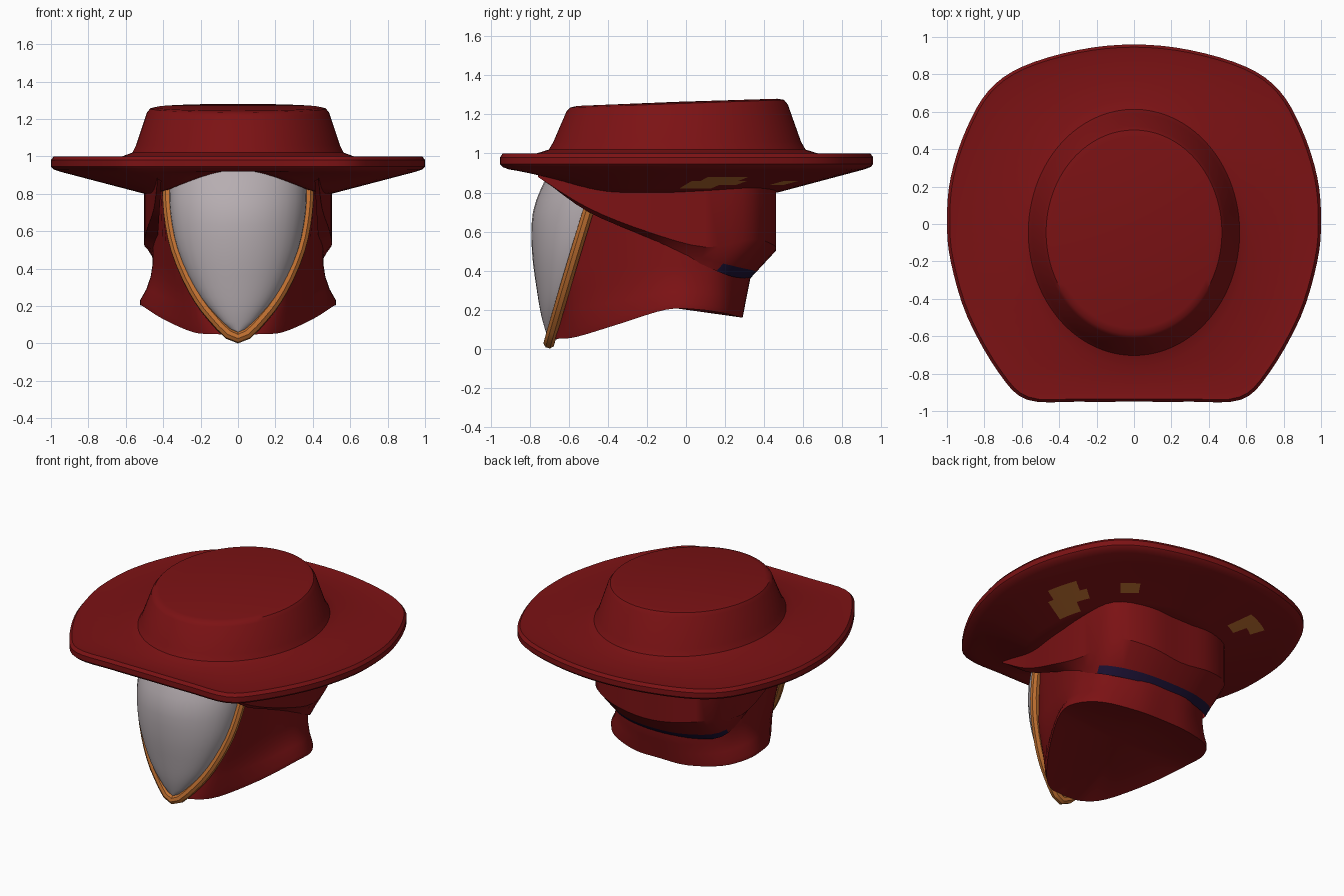
import bpy
import bmesh
import math
from mathutils import Vector

if "Cube" in bpy.data.objects:
    bpy.data.objects.remove(bpy.data.objects["Cube"], do_unlink=True)


def make_material(name, rgb):
    mat = bpy.data.materials.new(name)
    mat.use_nodes = True
    color = (*rgb, 1)
    mat.diffuse_color = color
    mat.node_tree.nodes["Principled BSDF"].inputs["Base Color"].default_value = color
    return mat


RED = make_material("deep red cloth", (0.2, 0.006, 0.007))
GREY = make_material("pale grey mask", (0.47, 0.42, 0.44))
ORANGE = make_material("orange trim", (0.52, 0.16, 0.03))
NAVY = make_material("dark navy band", (0.012, 0.006, 0.035))


def flip(p):
    return Vector((-p.x, p.y, p.z))


def spline(points, steps=4):
    """Smooth path through points; ends on the centre plane stay symmetric."""
    pts = [Vector(p) for p in points]

    def ghost(end, near):
        return flip(near) if abs(end.x) < 0.001 else 2 * end - near

    pts = [ghost(pts[0], pts[1])] + pts + [ghost(pts[-1], pts[-2])]
    path = []
    for a, b, c, d in zip(pts, pts[1:], pts[2:], pts[3:]):
        for i in range(steps):
            t = i / steps
            path.append(b + (c - a) * t / 2 + (a - 2.5 * b + 2 * c - d / 2) * t * t
                        + (1.5 * (b - c) + (d - a) / 2) * t ** 3)
    return path + [pts[-2]]


def both_sides(half):
    """Close a half outline that starts and ends on the centre plane."""
    return half + [flip(p) for p in reversed(half[1:-1])]


def lerp_ring(a, b, t):
    return [p.lerp(q, t) for p, q in zip(a, b)]


def finish(obj, angle=35):
    bpy.ops.object.select_all(action="DESELECT")
    obj.select_set(True)
    bpy.context.view_layer.objects.active = obj
    bpy.ops.object.shade_smooth_by_angle(angle=math.radians(angle))


def loft(name, rings, materials, closed=True, start=None, end=None, rule=None):
    """Skin rings of equal length, with optional fans to end points."""
    bm = bmesh.new()
    rows = [[bm.verts.new(p) for p in ring] for ring in rings]
    count = len(rows[0])
    spans = range(count if closed else count - 1)
    for r, (low, high) in enumerate(zip(rows, rows[1:])):
        for i in spans:
            j = (i + 1) % count
            face = bm.faces.new((low[i], low[j], high[j], high[i]))
            if rule:
                face.material_index = rule(r, face.calc_center_median())
    for tip, row in ((start, rows[0]), (end, rows[-1])):
        if tip:
            v = bm.verts.new(tip)
            for i in spans:
                bm.faces.new((row[i], row[(i + 1) % count], v))
    bmesh.ops.remove_doubles(bm, verts=bm.verts, dist=0.0005)
    bmesh.ops.recalc_face_normals(bm, faces=bm.faces)
    mesh = bpy.data.meshes.new(name)
    bm.to_mesh(mesh)
    bm.free()
    for mat in materials:
        mesh.materials.append(mat)
    obj = bpy.data.objects.new(name, mesh)
    bpy.context.collection.objects.link(obj)
    finish(obj)
    return obj


# Hat: squared-off brim outline, sloped underside and oval crown in one skin
outline = both_sides(spline([
    (0, -.95, 0), (.3, -.95, 0), (.57, -.94, 0), (.72, -.8, 0), (.89, -.5, 0),
    (.98, -.2, 0), (1, .02, 0), (.98, .25, 0), (.9, .5, 0), (.78, .71, 0),
    (.6, .84, 0), (.3, .93, 0), (0, .96, 0)]))


def rim(scale, z):
    return [p * scale + Vector((0, 0, z)) for p in outline]


def oval(rx, ry, cy, height):
    ring = []
    for p in outline:
        a = math.atan2(p.y, p.x)
        x, y = rx * math.cos(a), cy + ry * math.sin(a)
        ring.append(Vector((x, y, height(a, y))))
    return ring


def crown(size, z, slope=0.0):
    return oval(size, size * 1.165, -.045, lambda a, y: z + slope * y)


inner = oval(.5, .62, -.15, lambda a, y: .8 + .135 * max(0, -math.sin(a)) ** 4)
under_edge = rim(.95, .918)
UNDER = 6
underside = [lerp_ring(inner, under_edge, i / UNDER) for i in range(UNDER + 1)]
patches = [(.66, .15, .09, .15), (-.42, .6, .12, .05), (.48, .5, .08, .03)]


def lining_patch(row, c):
    hit = any(abs(c.x - x) < w and abs(c.y - y) < d for x, y, w, d in patches)
    return 1 if row < UNDER and hit else 0


loft("hat", underside + [
    rim(.985, .93), rim(1, .945), rim(1, .98), rim(.985, 1), rim(.95, .995),
    crown(.62, 1), crown(.565, 1.02), crown(.545, 1.06),
    crown(.487, 1.235, .03), crown(.47, 1.257, .036), crown(.44, 1.264, .036)],
    [RED, ORANGE], start=(0, -.15, .88), end=(0, -.045, 1.265), rule=lining_patch)

# Cowl: flared collar, narrow neck and the head inside the hood
collar = both_sides(spline([
    (0, -.67, .045), (.12, -.66, .05), (.24, -.56, .06), (.4, -.33, .13),
    (.51, -.1, .2), (.51, .06, .2), (.41, .2, .18), (.2, .28, .16), (0, .29, .16)]))
neck = both_sides(spline([
    (0, -.6, .42), (.2, -.6, .42), (.29, -.59, .42), (.4, -.3, .42),
    (.45, -.1, .42), (.45, .05, .42), (.39, .2, .4), (.2, .31, .37), (0, .33, .36)]))
head = both_sides(spline([
    (0, -.45, .88), (.2, -.46, .88), (.385, -.44, .88), (.42, -.3, .88),
    (.45, -.1, .88), (.45, .05, .88), (.4, .2, .88), (.2, .3, .88), (0, .33, .88)]))


def pinch(t, scale):
    return [Vector((p.x * scale, p.y, p.z)) for p in lerp_ring(collar, neck, t)]


loft("cowl", [collar, pinch(.12, 1.015), pinch(.4, .985), pinch(.7, .98), neck, head],
     [RED], start=(0, -.15, .22), end=(0, -.1, .9))

# Hood: open-fronted wrap that tucks in around the back of the neck
hood_edge = both_sides(list(reversed(spline([
    (.43, -.76, .88), (.45, -.5, .72), (.49, -.2, .6), (.5, .1, .52),
    (.45, .34, .56), (.25, .45, .53), (0, .46, .5)]))) + [Vector()])
tuck_edge = both_sides(list(reversed(spline([
    (.41, -.74, .87), (.42, -.5, .7), (.43, -.2, .57), (.45, 0, .47),
    (.41, .2, .38), (.22, .3, .36), (0, .33, .36)]))) + [Vector()])


def open_front(ring):
    """Reorder a back-to-front wrap so it runs from one front tip to the other."""
    half = ring[:len(ring) // 2]
    return list(reversed(half)) + [flip(p) for p in half[1:]]


wall, tuck = open_front(hood_edge), open_front(tuck_edge)
top = [Vector((p.x, p.y, .93)) for p in wall]
loft("hood", [top, wall, lerp_ring(wall, tuck, .75), tuck], [RED, NAVY], closed=False,
     rule=lambda row, c: 1 if row == 2 and c.y > .17 else 0)

# Mask: bulging shield, x is half width, y the front, z the height
shield = spline([
    (0, -.71, .06), (.13, -.74, .16), (.235, -.765, .3), (.325, -.79, .5),
    (.365, -.785, .7), (.37, -.72, .87), (.36, -.66, .96)], 3)


def edge_y(z):
    return -.72 + .31 * z


mask_rows = []
for p in shield:
    back = edge_y(p.z)
    angles = [math.pi * (i / 16 - .5) for i in range(17)]
    mask_rows.append([Vector((p.x * math.sin(a), back + (p.y - back) * math.cos(a), p.z))
                      for a in angles])
loft("face_mask", mask_rows, [GREY], closed=False)

# Trim: rounded border following the mask edge
side = [Vector((p.x + (.005 if p.x > 0 else 0), edge_y(p.z),
                p.z - .03 * (1 - p.x / .37))) for p in shield]
path = list(reversed(side)) + [flip(p) for p in side[1:]]
curve = bpy.data.curves.new("mask_trim", "CURVE")
curve.dimensions = "3D"
curve.bevel_depth = .03
curve.bevel_resolution = 2
curve.use_fill_caps = True
line = curve.splines.new("POLY")
line.points.add(len(path) - 1)
for point, p in zip(line.points, path):
    point.co = (*p, 1)
curve.materials.append(ORANGE)
trim = bpy.data.objects.new("mask_trim", curve)
bpy.context.collection.objects.link(trim)
bpy.ops.object.select_all(action="DESELECT")
trim.select_set(True)
bpy.context.view_layer.objects.active = trim
bpy.ops.object.convert(target="MESH")
finish(bpy.context.view_layer.objects.active)
